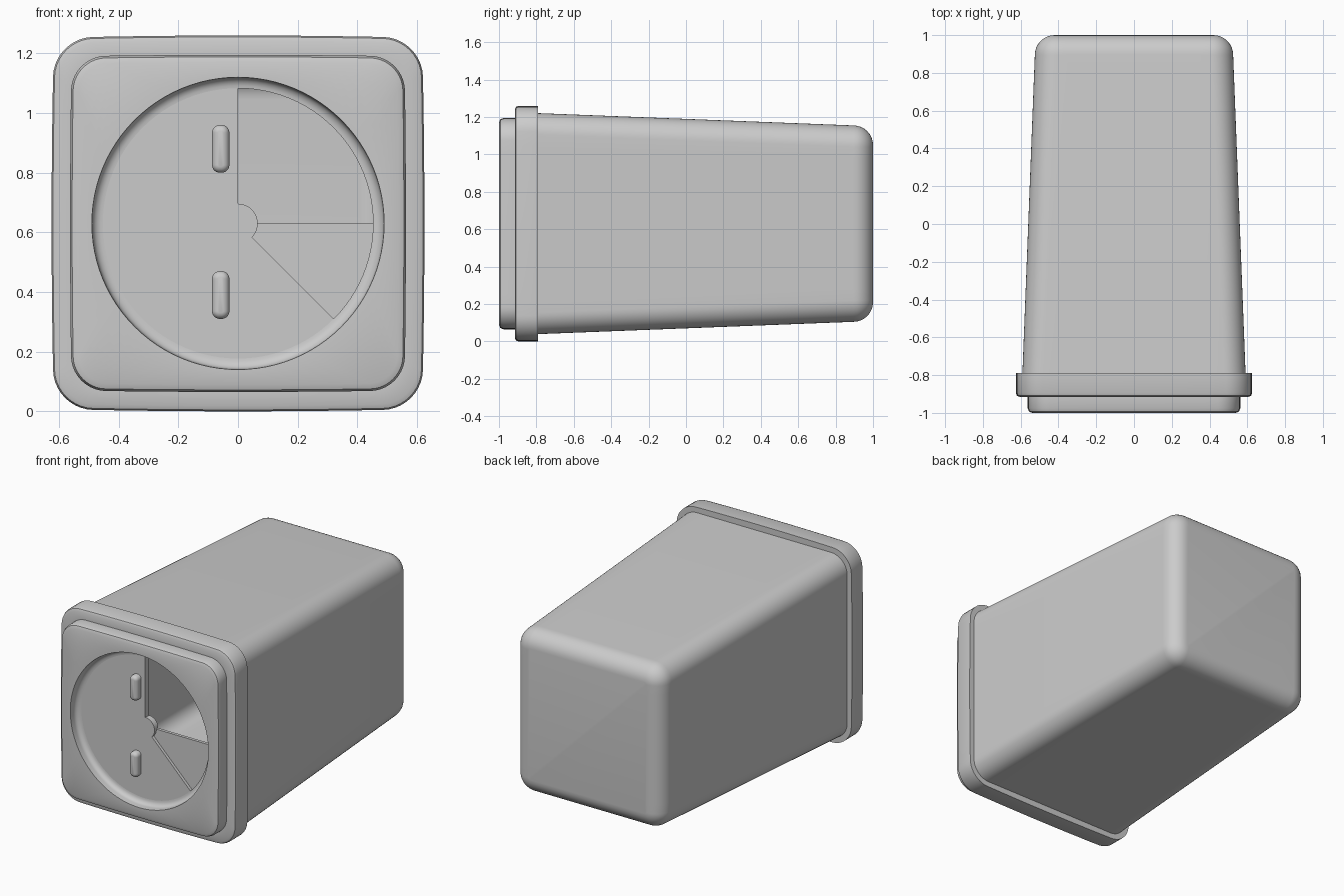
import bpy, bmesh
from math import sin, cos, radians, pi

if "Cube" in bpy.data.objects:
    bpy.data.objects.remove(bpy.data.objects["Cube"])

CZ = 0.63          # height of the container's axis
ARC, SIDE = 10, 14  # segments per corner and per side


def rect(y, hx, hz, r, bulge=0.0):
    """Rounded rectangle ring in the xz plane with slightly bowed sides."""
    corners = [(1, 1), (-1, 1), (-1, -1), (1, -1)]
    arcs = []
    for k, (sx, sz) in enumerate(corners):
        arcs.append([(sx * (hx - r) + r * cos((k + i / ARC) * pi / 2),
                      sz * (hz - r) + r * sin((k + i / ARC) * pi / 2))
                     for i in range(ARC + 1)])
    pts = []
    for k in range(4):
        pts += arcs[k]
        a, b = arcs[k][-1], arcs[(k + 1) % 4][0]
        for i in range(1, SIDE):
            t = i / SIDE
            pts.append((a[0] + (b[0] - a[0]) * t, a[1] + (b[1] - a[1]) * t))
    return [(x + bulge * x / hx * (1 - (z / hz) ** 2), y,
             CZ + z + bulge * z / hz * (1 - (x / hx) ** 2)) for x, z in pts]


def circle(y, r):
    """Circle ring with the same point count and alignment as rect()."""
    per = ARC + SIDE
    return [(r * cos(a), y, CZ + r * sin(a)) for a in
            (pi / 4 + (i - ARC / 2) * pi / 2 / per for i in range(4 * per))]


def finish(bm, name):
    bmesh.ops.recalc_face_normals(bm, faces=bm.faces)
    me = bpy.data.meshes.new(name)
    bm.to_mesh(me)
    bm.free()
    ob = bpy.data.objects.new(name, me)
    bpy.context.collection.objects.link(ob)
    bpy.ops.object.select_all(action='DESELECT')
    ob.select_set(True)
    bpy.context.view_layer.objects.active = ob
    bpy.ops.object.shade_smooth_by_angle(angle=radians(35))
    return ob


def loft(name, rings, closed=False):
    """Skin rings in order; either capped at both ends or closed on itself."""
    bm = bmesh.new()
    vs = [[bm.verts.new(p) for p in ring] for ring in rings]
    n = len(vs[0])
    pairs = list(zip(vs, vs[1:])) + ([(vs[-1], vs[0])] if closed else [])
    for a, b in pairs:
        for i in range(n):
            j = (i + 1) % n
            bm.faces.new((a[i], a[j], b[j], b[i]))
    if not closed:
        bm.faces.new(vs[0])
        bm.faces.new(vs[-1])
    return finish(bm, name)


def sector_plate(name, y0, y1, start, end, radius, hub):
    """Disc reduced to a sector, with a small full hub in the middle."""
    big = [(radius, start + (end - start) * i / 72) for i in range(73)]
    small = [(hub, end + (start + 360 - end) * i / 24) for i in range(25)]
    bm = bmesh.new()
    face = bm.faces.new([bm.verts.new((r * cos(radians(a)), y0, CZ + r * sin(radians(a))))
                         for r, a in big + small])
    ext = bmesh.ops.extrude_face_region(bm, geom=[face], use_keep_orig=True)
    verts = [g for g in ext['geom'] if isinstance(g, bmesh.types.BMVert)]
    bmesh.ops.translate(bm, verts=verts, vec=(0, y1 - y0, 0))
    bmesh.ops.triangulate(bm, faces=[f for f in bm.faces if len(f.verts) > 4])
    return finish(bm, name)


def round_end(y_end, half, radius, corner, steps=8):
    """Rings rolling over from the side walls to a flat end."""
    out = []
    for i in range(steps + 1):
        a = i / steps * pi / 2
        inset = radius * (1 - cos(a))
        h = half - inset
        out.append(rect(y_end - radius * (1 - sin(a)), h, h, max(corner - inset, 0.012)))
    return out


# Hollow tapered body: inner skin from the back to the mouth, then outer skin
inner = round_end(0.97, 0.495, 0.08, 0.09)[::-1] + [rect(-0.90, 0.563, 0.563, 0.09)]
outer = [rect(-0.90, 0.595, 0.595, 0.115)] + round_end(1.0, 0.525, 0.105, 0.115)
loft("body", inner + outer)

# Lid: skirt, raised front plate and filleted round recess
lid = [rect(-0.79, 0.583, 0.583, 0.11),
       rect(-0.79, 0.617, 0.622, 0.13, 0.008),
       rect(-0.895, 0.617, 0.622, 0.13, 0.008),
       rect(-0.909, 0.612, 0.617, 0.126, 0.008),
       rect(-0.915, 0.598, 0.603, 0.115, 0.008),
       rect(-0.915, 0.558, 0.560, 0.115, 0.005),
       rect(-0.975, 0.558, 0.560, 0.115, 0.005),
       rect(-0.993, 0.551, 0.553, 0.108, 0.005),
       rect(-1.0, 0.533, 0.535, 0.092, 0.005),
       circle(-1.0, 0.49)]
for i in range(7):
    a = i / 6 * pi / 2
    lid.append(circle(-0.97 + 0.03 * sin(a), 0.453 + 0.035 * cos(a)))
lid += [circle(-0.90, 0.453), rect(-0.90, 0.583, 0.583, 0.11)]
loft("lid", lid, closed=True)

# Turning dial with its wedge opening, over the lid floor with a quarter opening
sector_plate("dial", -0.94, -0.921, 90, 315, 0.455, 0.066)
sector_plate("lid_floor", -0.92, -0.90, 90, 360, 0.455, 0.064)

# Two finger grips on the dial
for name, dz in (("upper_grip", 0.25), ("lower_grip", -0.24)):
    rings = []
    for y, inset in ((-0.93, 0), (-0.965, 0), (-0.974, 0.004), (-0.981, 0.011), (-0.984, 0.02)):
        rings.append([(x - 0.058, yy, z + dz) for x, yy, z in
                      rect(y, 0.029 - inset, 0.08 - inset, 0.026 - inset)])
    loft(name, rings)
